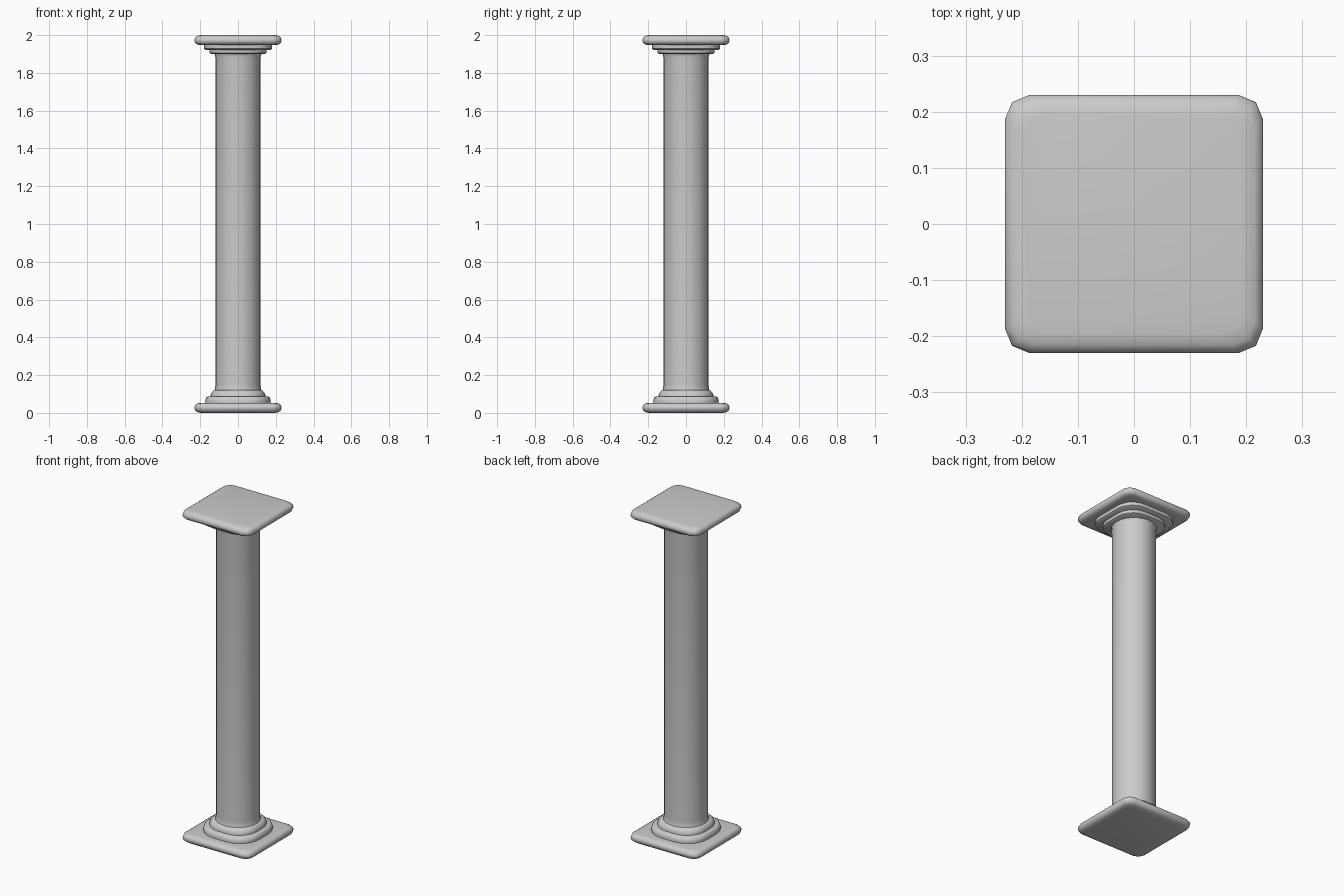
import bpy, bmesh, math

if "Cube" in bpy.data.objects:
    bpy.data.objects.remove(bpy.data.objects["Cube"])


def outline(half, r, segs):
    """Rounded square; r equal to half gives a circle."""
    pts = []
    for q in range(4):
        a0 = q * math.pi / 2
        mid = a0 + math.pi / 4
        cx = math.copysign(half - r, math.cos(mid))
        cy = math.copysign(half - r, math.sin(mid))
        for i in range(segs + 1):
            a = a0 + math.pi / 2 * i / segs
            pts.append((cx + r * math.cos(a), cy + r * math.sin(a)))
    return pts


def loft(name, rings, segs, round_ratio):
    """Stack rounded-square rings given as (half width, z) into a closed solid."""
    bm = bmesh.new()
    loops = [[bm.verts.new((x, y, z)) for x, y in outline(h, h * round_ratio, segs)]
             for h, z in rings]
    for a, b in zip(loops, loops[1:]):
        n = len(a)
        for i in range(n):
            j = (i + 1) % n
            bm.faces.new((a[i], a[j], b[j], b[i]))
    bm.faces.new(loops[0][::-1])
    bm.faces.new(loops[-1])
    bmesh.ops.remove_doubles(bm, verts=bm.verts, dist=1e-5)
    bmesh.ops.recalc_face_normals(bm, faces=bm.faces)
    mesh = bpy.data.meshes.new(name)
    bm.to_mesh(mesh)
    bm.free()
    ob = bpy.data.objects.new(name, mesh)
    bpy.context.collection.objects.link(ob)
    bpy.ops.object.select_all(action='DESELECT')
    ob.select_set(True)
    bpy.context.view_layer.objects.active = ob
    bpy.ops.object.shade_smooth_by_angle(angle=math.radians(50))
    return ob


# Square slabs with soft rims at both ends
slab = [(0.195, 0.0), (0.215, 0.004), (0.227, 0.013), (0.23, 0.025),
        (0.23, 0.032), (0.226, 0.043), (0.215, 0.05), (0.195, 0.053)]
loft("plinth", slab, 2, 0.19)
loft("abacus", [(h, 2.0 - z) for h, z in reversed(slab)], 2, 0.19)

# Stepped mouldings on the base
loft("base_lower_step", [(0.172, 0.048), (0.174, 0.065), (0.168, 0.082), (0.158, 0.087)], 5, 0.75)
loft("base_upper_step", [(0.145, 0.08), (0.145, 0.095), (0.14, 0.108), (0.128, 0.12)], 5, 0.8)

# Stepped mouldings under the capital
loft("capital_upper_step", [(0.172, 1.922), (0.18, 1.928), (0.181, 1.952)], 5, 0.58)
loft("capital_lower_step", [(0.142, 1.9), (0.15, 1.905), (0.152, 1.925)], 5, 0.7)

# Round shaft with a slight flare at each end
loft("shaft", [(0.128, 0.11), (0.121, 0.13), (0.12, 0.15), (0.12, 1.88),
               (0.122, 1.895), (0.126, 1.905)], 6, 1.0)
